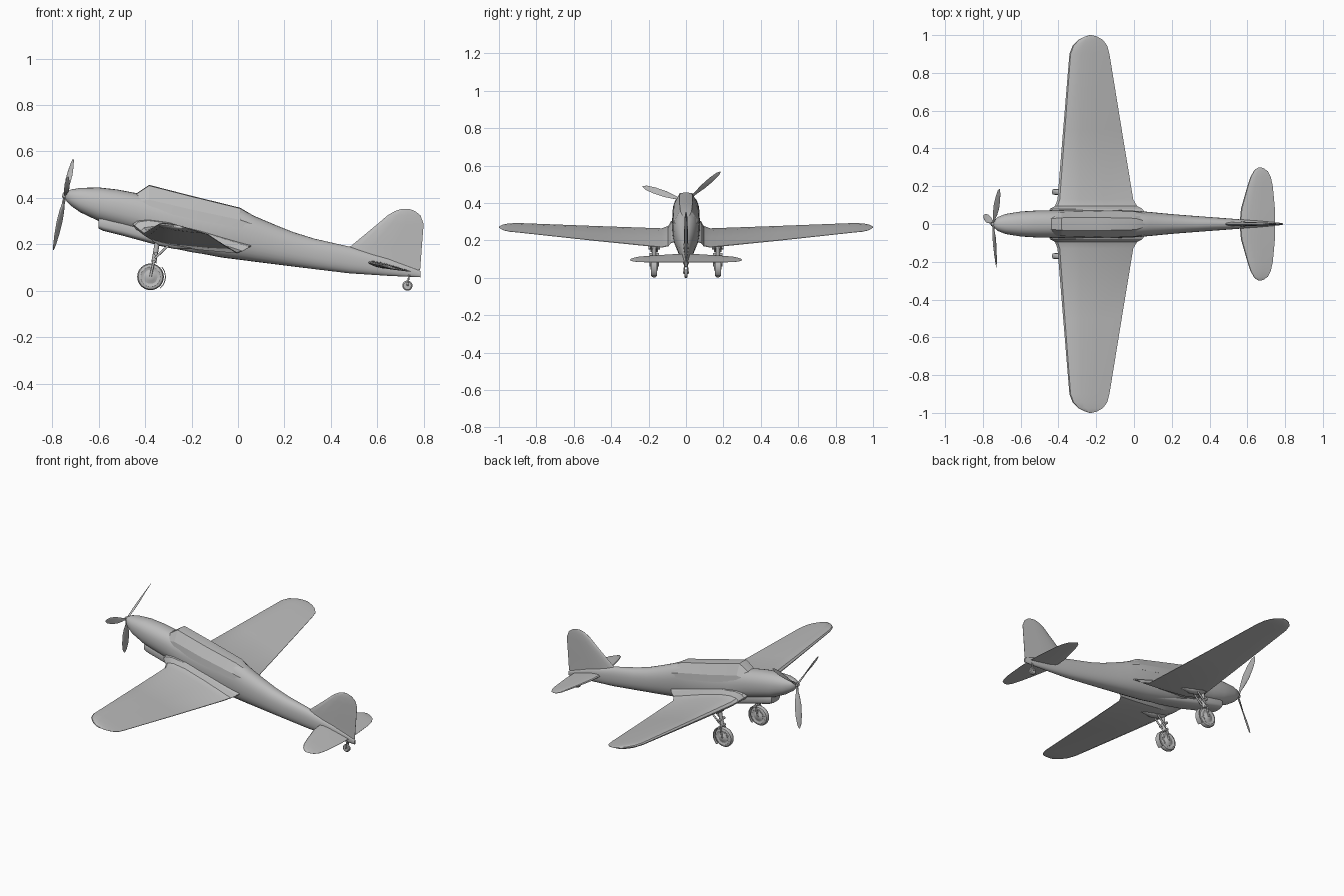
import bpy, bmesh, math
from mathutils import Vector as V

grey = bpy.data.materials.new("plain grey")
grey.diffuse_color = (0.5, 0.5, 0.5, 1)


def finish(name, bm, angle=35):
    bmesh.ops.recalc_face_normals(bm, faces=bm.faces)
    me = bpy.data.meshes.new(name)
    bm.to_mesh(me)
    bm.free()
    me.materials.append(grey)
    me.shade_smooth()
    me.set_sharp_from_angle(angle=math.radians(angle))
    ob = bpy.data.objects.new(name, me)
    bpy.context.collection.objects.link(ob)
    return ob


def loft(name, rings, angle=35):
    """Skin a list of closed rings and cap both ends."""
    bm = bmesh.new()
    vs = [[bm.verts.new(p) for p in r] for r in rings]
    n = len(rings[0])
    for a, b in zip(vs, vs[1:]):
        for i in range(n):
            j = (i + 1) % n
            bm.faces.new((a[i], a[j], b[j], b[i]))
    bm.faces.new(vs[0])
    bm.faces.new(vs[-1])
    return finish(name, bm, angle)


def oval(x, top, bot, hw, power=2.3, n=28):
    ring = []
    for i in range(n):
        t = math.tau * i / n
        c, s = math.cos(t), math.sin(t)
        ring.append((x, math.copysign(abs(c) ** (2 / power), c) * hw,
                     (top + bot) / 2 + math.copysign(abs(s) ** (2 / power), s) * (top - bot) / 2))
    return ring


FOIL = [(0, 0), (.03, .24), (.12, .43), (.3, .5), (.6, .34), (1, .03)]


def foil(le, te, thick, up):
    le, te, up = V(le), V(te), V(up)
    pts = [le.lerp(te, c) + up * h * thick for c, h in FOIL]
    return pts + [le.lerp(te, c) - up * h * thick for c, h in FOIL[:0:-1]]


def rod(name, a, b, r, n=12, r2=None):
    """Cylinder between two points."""
    a, b = V(a), V(b)
    q = (b - a).to_track_quat('Z', 'Y')
    ring = [q @ V((math.cos(math.tau * i / n), math.sin(math.tau * i / n), 0)) for i in range(n)]
    return loft(name, [[a + p * r for p in ring], [b + p * (r2 or r) for p in ring]])


def wheel(name, x, y, z, prof, n=32):
    """Revolve a (side offset, radius) profile about the y axis."""
    return loft(name, [[(x + r * math.cos(math.tau * i / n), y + d, z + r * math.sin(math.tau * i / n))
                        for i in range(n)] for d, r in prof])


def mirrored(half):
    return [(-s[0],) + s[1:] for s in reversed(half)] + half


# Fuselage: x, top, bottom, half width
loft("fuselage", [oval(*s) for s in [
    (-.748, .416, .402, .007), (-.738, .428, .385, .022), (-.72, .436, .366, .037),
    (-.68, .443, .338, .053), (-.6, .445, .30, .066), (-.52, .436, .278, .071),
    (-.435, .42, .255, .073), (-.33, .402, .202, .074), (-.2, .38, .168, .075),
    (-.07, .365, .143, .073), (.01, .353, .133, .07), (.08, .318, .124, .064),
    (.16, .284, .114, .056), (.24, .252, .104, .049), (.33, .224, .093, .042),
    (.48, .19, .075, .031), (.65, .14, .064, .018), (.786, .085, .058, .005)]])

# Long canopy with a faceted windscreen
loft("canopy", [[(x, -hb, zb), (x, -hb * .93, zb * .6 + zt * .4), (x, -ht, zt - .003), (x, 0, zt),
                 (x, ht, zt - .003), (x, hb * .93, zb * .6 + zt * .4), (x, hb, zb)]
                for x, zt, zb, ht, hb in [
    (-.44, .418, .36, .028, .06), (-.383, .456, .35, .033, .068), (-.2, .409, .31, .035, .073),
    (.008, .358, .27, .03, .07), (.07, .322, .26, .012, .058)]], 20)

# Radiator tub under the nose
loft("radiator", [oval(*s, 3.2) for s in [
    (-.602, .32, .268, .042), (-.58, .32, .258, .046), (-.5, .31, .238, .05),
    (-.36, .28, .2, .05), (-.2, .24, .166, .042), (-.08, .2, .148, .03)]])

# Wing: y, leading x, trailing x, leading z, trailing z, thickness
wing = [(.055, -.455, .06, .288, .195, .085), (.08, -.445, .045, .28, .187, .078),
        (.095, -.418, .016, .258, .17, .068), (.13, -.405, -.004, .248, .163, .062),
        (.5, -.375, -.065, .265, .2, .047), (.9, -.342, -.13, .285, .243, .03),
        (.945, -.325, -.142, .284, .247, .026), (.975, -.295, -.165, .28, .254, .02),
        (.992, -.262, -.195, .275, .262, .012), (1, -.235, -.225, .271, .269, .004)]
loft("wing", [foil((a, y, za), (b, y, zb), t, (0, 0, 1)) for y, a, b, za, zb, t in mirrored(wing)], 30)

# Tailplane and fin
tail = [(.01, .56, .747, .122, .083, .025), (.08, .566, .746, .12, .083, .023),
        (.2, .6, .735, .113, .083, .018), (.25, .617, .724, .11, .084, .015),
        (.28, .634, .708, .104, .087, .011), (.295, .65, .686, .1, .091, .006),
        (.3, .662, .67, .096, .094, .002)]
loft("tailplane", [foil((a, y, za), (b, y, zb), t, (0, 0, 1)) for y, a, b, za, zb, t in mirrored(tail)])
loft("fin", [foil((a, 0, z), (b, 0, z), t, (0, 1, 0)) for z, a, b, t in [
    (.09, .5, .785, .026), (.187, .48, .792, .024), (.288, .602, .8, .018), (.325, .645, .786, .014),
    (.343, .676, .763, .009), (.351, .7, .742, .005), (.353, .715, .728, .002)]])

# Propeller, tilted with the nose
pitch = math.radians(12)
hub = V((-.745, 0, .41))
axis = V((-math.cos(pitch), 0, math.sin(pitch)))
up = V((math.sin(pitch), 0, math.cos(pitch)))
for k in range(3):
    a = math.radians(41 + 120 * k)
    rad = V((0, 1, 0)) * math.cos(a) + up * math.sin(a)
    tan = axis.cross(rad)
    rings = []
    for r, w, t, tw in [(.005, .012, .011, 60), (.04, .014, .01, 55), (.07, .026, .008, 50), (.12, .038, .006, 40),
                        (.18, .036, .005, 32), (.225, .024, .003, 26), (.245, .005, .001, 24)]:
        tw = math.radians(tw)
        chord = tan * math.cos(tw) + axis * math.sin(tw)
        c = hub + rad * r
        rings.append(foil(c + chord * w / 2, c - chord * w / 2, t, chord.cross(rad)))
    loft("propeller_blade", rings)
rod("propeller_hub", hub - axis * .015, hub + axis * .012, .017, 16, .01)

# Main undercarriage
wx, wz = -.377, .06
tyre = [(-.013, .034), (-.016, .042), (-.013, .053), (-.006, .0575), (.006, .0575), (.013, .053), (.016, .042), (.013, .034)]
for s in (-1, 1):
    y = s * .17
    wheel("main_wheel", wx, y, wz, tyre)
    wheel("wheel_hub", wx, y, wz, [(-.021, .012), (-.018, .018), (-.014, .03), (.014, .03), (.018, .018), (.021, .012)], 20)
    for d in (-.021, .021):
        rod("wheel_fork", (wx, y + d, wz), (-.363, y + d, .125), .005)
    rod("fork_bridge", (-.363, y - .025, .125), (-.363, y + .025, .125), .007)
    rod("main_strut", (-.363, y, .12), (-.343, y, .235), .011)
    rod("strut_crossbar", (-.355, y - .03, .16), (-.355, y + .03, .16), .008)
    for d in (-.016, .016):
        rod("rear_brace", (-.358, y + d, .14), (-.295, y + d, .2), .005)
    # Curved guard behind the wheel
    rings = []
    for i in range(11):
        a = math.radians(-50 + 9 * i)
        rings.append([(wx + r * math.cos(a), y + d, wz + r * math.sin(a))
                      for r, d in [(.062, -.016), (.062, .016), (.066, .016), (.066, -.016)]])
    loft("wheel_guard", rings)
    # Shallow leg fairing under the wing
    loft("leg_fairing", [oval(x, z + h, z - h, w, 2, 12) for x, z, h, w in [
        (-.37, .22, .006, .008), (-.34, .21, .016, .024), (-.27, .195, .016, .024), (-.2, .187, .006, .008)]])
    for p in bpy.context.collection.objects:
        if p.name.startswith("leg_fairing") and not p.location.y:
            p.location.y = y

# Tail wheel
wheel("tail_wheel", .73, 0, .022, [(-.009, .008), (-.009, .017), (-.005, .022), (.005, .022), (.009, .017), (.009, .008)], 20)
for d in (-.012, .012):
    rod("tail_fork", (.73, d, .022), (.738, d * .5, .07), .004)
